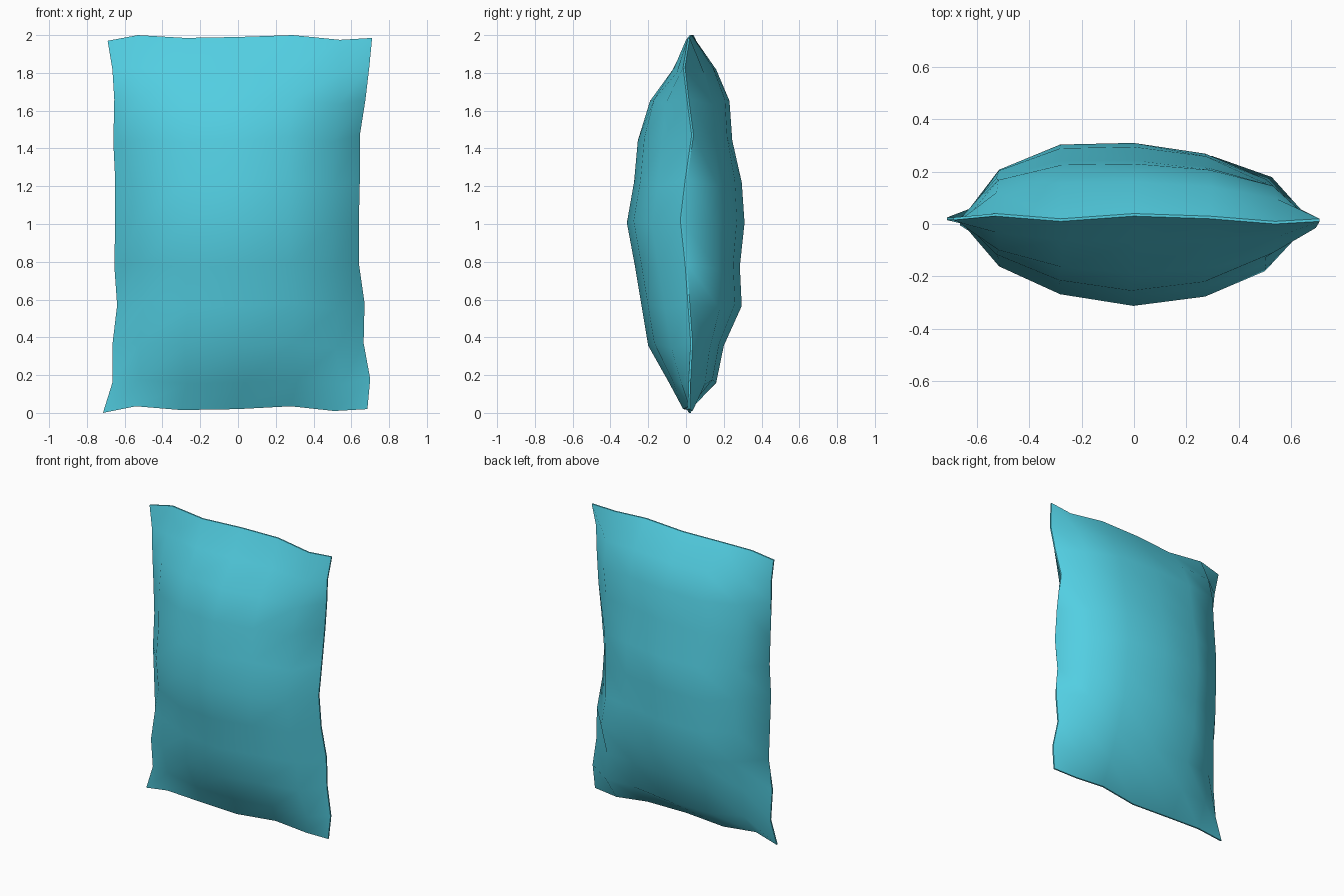
import bpy, bmesh

if "Cube" in bpy.data.objects:
    bpy.data.objects.remove(bpy.data.objects["Cube"])

# Outline of the seam: columns across, rows upward
top = [(-.69, 1.97), (-.53, 2.0), (-.28, 1.985), (0, 1.99), (.29, 2.0), (.54, 1.975), (.71, 1.985)]
bottom = [(-.715, 0), (-.54, .035), (-.3, .015), (0, .02), (.28, .035), (.51, .01), (.685, .02)]
left = [(-.715, 0), (-.665, .16), (-.665, .36), (-.64, .57), (-.655, .78), (-.65, 1.01),
        (-.65, 1.23), (-.66, 1.43), (-.655, 1.66), (-.665, 1.82), (-.69, 1.97)]
right = [(.685, .02), (.70, .18), (.665, .37), (.67, .58), (.64, .79), (.64, 1.02),
         (.645, 1.23), (.645, 1.47), (.675, 1.66), (.695, 1.83), (.71, 1.985)]
# Waviness of the seam in depth
seam_top = [.02, .035, .015, .035, .025, .005, .015]
seam_bottom = [.02, .0, .015, -.01, .02, .03, .015]
seam_left = [.02, .02, .0, .01, .02, .0, .015, .02, .0, .01, .02]
seam_right = [.015, .02, .03, .015, .0, -.025, .0, .035, .01, -.01, .015]
# Puffed depth of each row, and its falloff across the columns
front_depth = [0, -.085, -.195, -.23, -.265, -.308, -.27, -.25, -.185, -.065, 0]
back_depth = [0, .155, .195, .29, .28, .305, .29, .24, .225, .155, 0]
front_cross = [0, .5, .85, 1, .88, .54, 0]
back_cross = [0, .67, .98, 1, .87, .57, 0]
# Lower rows are more pinched (above 1), upper rows fuller (below 1)
front_pinch = [1, 1.4, 1.25, 1.1, 1, 1, 1, 1, .9, .85, 1]
back_pinch = [1, 1.2, 1.1, 1, 1, 1, 1, 1, .85, .85, 1]
COLS, ROWS, HALF_SEAM = 7, 11, .005


def coons(b, t, l, r, i, j):
    """Blend the four border curves into an interior value."""
    u, v = i / (COLS - 1), j / (ROWS - 1)
    return ((1 - v) * b[i] + v * t[i] + (1 - u) * l[j] + u * r[j]
            - (1 - u) * (1 - v) * b[0] - u * (1 - v) * b[-1]
            - (1 - u) * v * t[0] - u * v * t[-1])


def axis(k):
    return [[p[k] for p in c] for c in (bottom, top, left, right)]


def sheet(bm, depth, cross, pinch, side):
    grid = []
    for j in range(ROWS):
        row = []
        for i in range(COLS):
            x, z = coons(*axis(0), i, j), coons(*axis(1), i, j)
            y = coons(seam_bottom, seam_top, seam_left, seam_right, i, j)
            if 0 < j < ROWS - 1 and 0 < i < COLS - 1:
                y += cross[i] ** pinch[j] * (depth[j] - y)
                z -= .02
                x *= 1.03
            row.append(bm.verts.new((x, y + side * HALF_SEAM, z)))
        grid.append(row)
    for j in range(ROWS - 1):
        for i in range(COLS - 1):
            bm.faces.new((grid[j][i], grid[j][i + 1], grid[j + 1][i + 1], grid[j + 1][i]))
    return (grid[0] + [r[-1] for r in grid[1:]] + grid[-1][-2::-1]
            + [r[0] for r in grid[-2:0:-1]])


# Front and back sheets joined by a thin seam strip
bm = bmesh.new()
front_rim = sheet(bm, front_depth, front_cross, front_pinch, -1)
back_rim = sheet(bm, back_depth, back_cross, back_pinch, 1)
for k in range(len(front_rim)):
    n = (k + 1) % len(front_rim)
    bm.faces.new((front_rim[k], front_rim[n], back_rim[n], back_rim[k]))
bmesh.ops.recalc_face_normals(bm, faces=bm.faces)
mesh = bpy.data.meshes.new("pillow_bag")
bm.to_mesh(mesh)
bm.free()
bag = bpy.data.objects.new("pillow_bag", mesh)
bpy.context.collection.objects.link(bag)

# Smooth panels with a crisp seam
bpy.context.view_layer.objects.active = bag
bag.select_set(True)
bpy.ops.object.shade_smooth_by_angle(angle=0.7)

# Turquoise foil
foil = bpy.data.materials.new("turquoise")
foil.diffuse_color = (.085, .62, .76, 1)
foil.use_nodes = True
foil.node_tree.nodes["Principled BSDF"].inputs["Base Color"].default_value = foil.diffuse_color
mesh.materials.append(foil)
